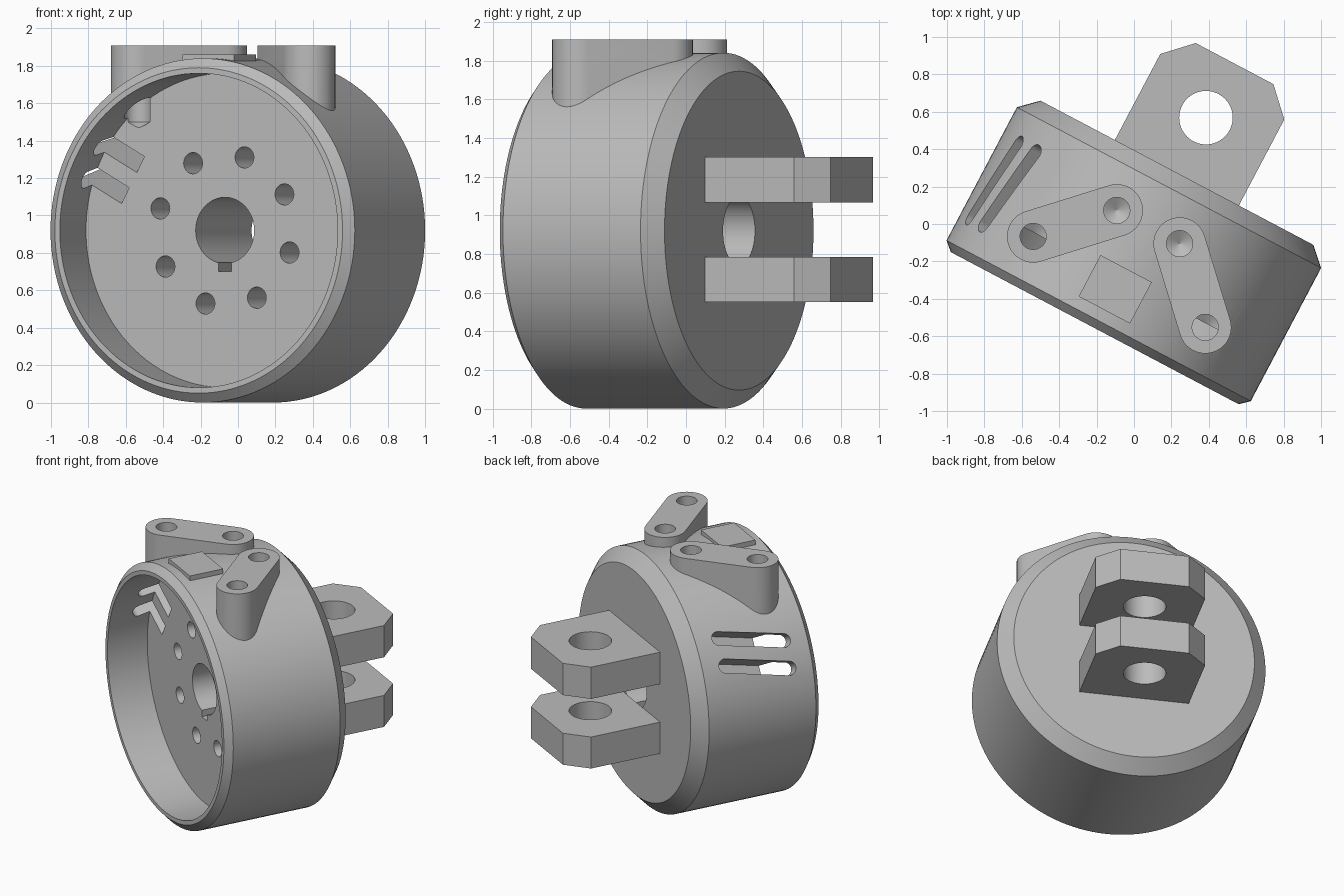
import bpy
import bmesh
from math import radians, sin, cos, pi, atan2
from mathutils import Matrix, Vector

if "Cube" in bpy.data.objects:
    bpy.data.objects.remove(bpy.data.objects["Cube"], do_unlink=True)

grey = bpy.data.materials.new("plain grey")
grey.use_nodes = True
grey.diffuse_color = (0.5, 0.5, 0.5, 1)
grey.node_tree.nodes["Principled BSDF"].inputs["Base Color"].default_value = (0.5, 0.5, 0.5, 1)

AXIS_Z = 0.92
TURN = Matrix.Rotation(radians(-90), 4, 'X')      # extrude towards the back
UP = Matrix.Identity(4)                           # extrude upwards
PLACE = Matrix.Translation((-0.21, -0.557, 0)) @ Matrix.Rotation(radians(-27.85), 4, 'Z')


def circle(n=48):
    return [(cos(2 * pi * i / n), sin(2 * pi * i / n)) for i in range(n)]


def pill(p, q, r, n=20):
    a = atan2(q[1] - p[1], q[0] - p[0]) - pi / 2
    return [(c[0] + r * cos(a + k * pi + pi * i / n), c[1] + r * sin(a + k * pi + pi * i / n))
            for k, c in enumerate((q, p)) for i in range(n + 1)]


def rect(x0, x1, y0, y1):
    return [(x0, y0), (x1, y0), (x1, y1), (x0, y1)]


def loft(name, outline, steps, frame=UP):
    """Stack scaled copies of an outline; steps are (scale, height)."""
    bm = bmesh.new()
    rings = [[bm.verts.new(frame @ Vector((x * s, y * s, h))) for x, y in outline] for s, h in steps]
    n = len(outline)
    for a, b in zip(rings, rings[1:]):
        for i in range(n):
            j = (i + 1) % n
            bm.faces.new((a[i], a[j], b[j], b[i]))
    bm.faces.new(rings[0])
    bm.faces.new(rings[-1])
    bmesh.ops.recalc_face_normals(bm, faces=bm.faces)
    mesh = bpy.data.meshes.new(name)
    bm.to_mesh(mesh)
    bm.free()
    mesh.materials.append(grey)
    obj = bpy.data.objects.new(name, mesh)
    bpy.context.scene.collection.objects.link(obj)
    return obj


def combine(target, tool, operation='DIFFERENCE'):
    mod = target.modifiers.new("bool", 'BOOLEAN')
    mod.operation, mod.solver, mod.object = operation, 'EXACT', tool
    graph = bpy.context.evaluated_depsgraph_get()
    mesh = bpy.data.meshes.new_from_object(target.evaluated_get(graph))
    target.modifiers.clear()
    target.data = mesh
    bpy.data.objects.remove(tool, do_unlink=True)


def on_axis(x=0.0, z=0.0):
    return Matrix.Translation((x, 0, AXIS_Z + z)) @ TURN


# Drum with chamfered rims
drum = loft("drum_housing", circle(128), [(0.87, 0), (0.92, 0.045), (0.92, 0.85), (0.825, 0.94)], on_axis())

# Two link bosses and the raised pad on top
for side in (-1, 1):
    boss = loft("boss", pill((side * 0.52, 0.28), (side * 0.19, 0.612), 0.14), [(1, 1.45), (1, 1.91)])
    combine(drum, boss, 'UNION')
combine(drum, loft("pad", rect(-0.155, 0.155, 0.11, 0.36), [(1, 1.79), (1, 1.862)]), 'UNION')

# Front cavity, shaft bore and keyway
combine(drum, loft("cavity", circle(128), [(0.84, -0.1), (0.84, 0.30)], on_axis()))
combine(drum, loft("bore", circle(64), [(0.177, 0.2), (0.177, 1.0)], on_axis()))
combine(drum, loft("keyway", rect(-0.04, 0.04, 0.1, 0.22), [(1, 0.2), (1, 1.0)], on_axis()))

# Ring of blind bolt holes in the cavity floor
for i in range(8):
    a = radians(28.2 + 45 * i)
    hole = loft("bolt_hole", circle(32), [(0.057, 0.2), (0.057, 0.6)],
                on_axis(0.408 * cos(a), 0.408 * sin(a)))
    combine(drum, hole)

# Drilled holes with conical tips in the bosses
for side in (-1, 1):
    for x, y in ((0.52, 0.28), (0.19, 0.612)):
        drill = loft("drill", circle(32), [(0.001, 1.46), (0.07, 1.50), (0.07, 2.0)],
                     Matrix.Translation((side * x, y, 0)))
        combine(drum, drill)

# Pair of slanted slots through the side wall
a = radians(151)
outward = Vector((cos(a), 0, sin(a)))
across = Vector((sin(a), 0, -cos(a)))
tilt = radians(13)
along = Vector((0, cos(tilt), 0)) + across * sin(tilt)
for off in (-0.095, 0.095):
    frame = Matrix((along, outward.cross(along), outward)).transposed().to_4x4()
    frame.translation = Vector((0, 0.447, AXIS_Z)) + across * off
    combine(drum, loft("slot", pill((-0.238, 0), (0.238, 0), 0.047), [(1, 0.617), (1, 1.1)], frame))

# Clevis lugs on the back
half, clip, near, far = 0.375, 0.14, 0.94, 1.60
outline = [(-half, near), (half, near), (half, far - clip), (half - clip, far),
           (clip - half, far), (-half, far - clip)]
lugs = []
for name, z0, z1 in (("lower_lug", 0.55, 0.783), ("upper_lug", 1.065, 1.30)):
    lug = loft(name, outline, [(1, z0), (1, z1)])
    combine(lug, loft("pin_hole", circle(64), [(0.143, z0 - 0.1), (0.143, z1 + 0.1)],
                      Matrix.Translation((0, 1.273, 0))))
    lugs.append(lug)

# Turn into place and shade
bpy.ops.object.select_all(action='DESELECT')
for obj in [drum] + lugs:
    obj.data.transform(PLACE)
    obj.select_set(True)
bpy.context.view_layer.objects.active = drum
bpy.ops.object.shade_smooth_by_angle(angle=radians(25))
